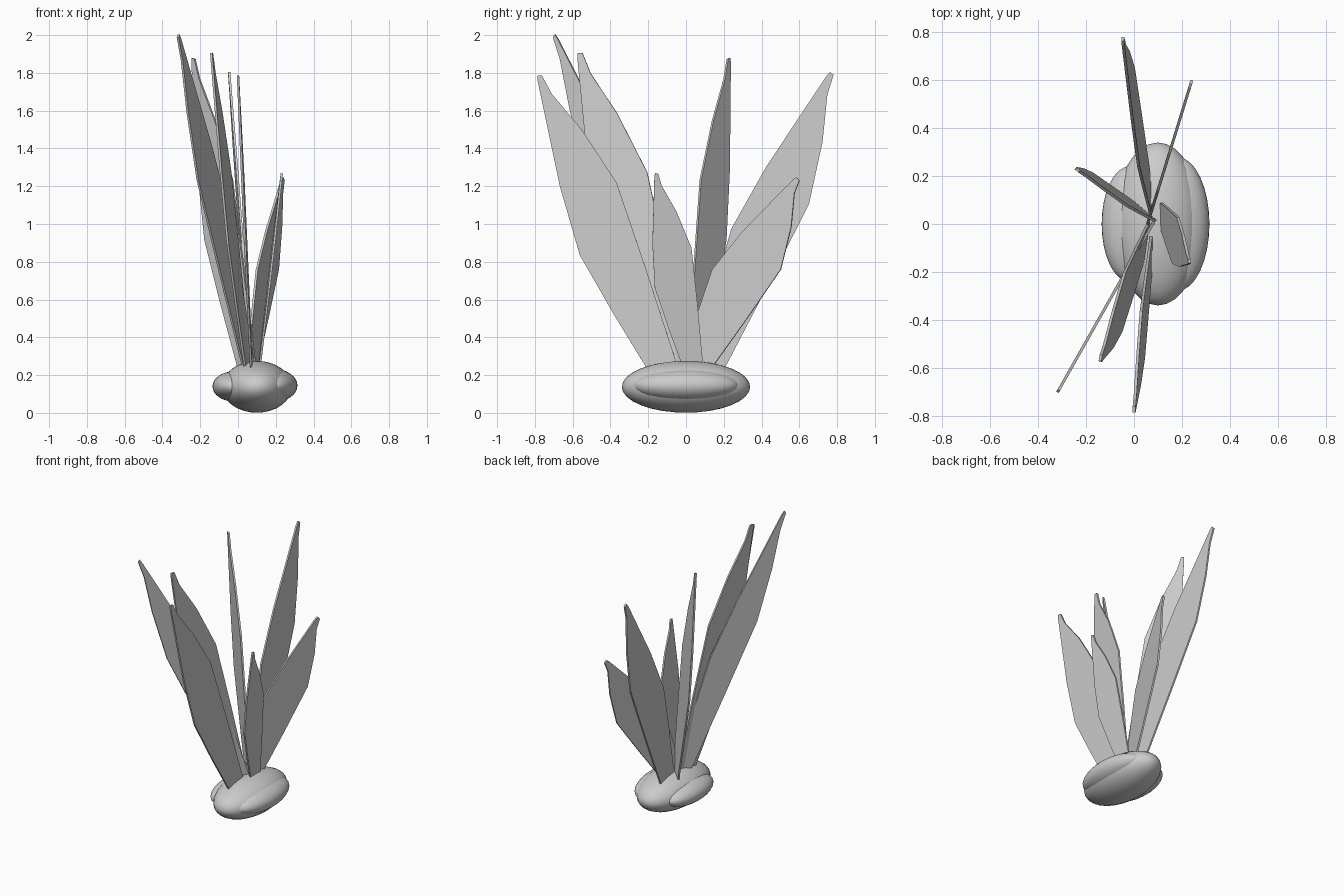
import bpy
import math
from mathutils import Vector, Matrix

if "Cube" in bpy.data.objects:
    bpy.data.objects.remove(bpy.data.objects["Cube"])

# Blade outline: (fraction of length, offset); positive offset is the outer edge
OUTLINE = [(-0.02, 0.075), (0.2, 0.13), (0.42, 0.175), (0.646, 0.131),
           (0.985, 0.022), (1.0, 0.012), (0.995, -0.01), (0.93, -0.02),
           (0.786, -0.093), (0.588, -0.154), (0.3, -0.12), (-0.02, -0.075)]


def smooth(obj):
    bpy.ops.object.select_all(action='DESELECT')
    obj.select_set(True)
    bpy.context.view_layer.objects.active = obj
    bpy.ops.object.shade_smooth_by_angle(angle=math.radians(40))


def ellipsoid(name, center, radii):
    bpy.ops.mesh.primitive_uv_sphere_add(segments=32, ring_count=16, location=center)
    obj = bpy.context.object
    obj.name = name
    obj.scale = radii
    smooth(obj)


def leaf(name, base, tip, width, turn):
    """Thin blade from base to tip; turn rotates its flat side, negative width flips it."""
    base, tip = Vector(base), Vector(tip)
    axis = tip - base
    a = axis.normalized()
    heading = Vector((axis.x, axis.y, 0)).normalized()
    heading = Matrix.Rotation(math.radians(turn), 3, 'Z') @ heading
    side = (heading - a * heading.dot(a)).normalized()
    verts = [base + axis * t + side * (w * width) for t, w in OUTLINE]
    mesh = bpy.data.meshes.new(name)
    mesh.from_pydata(verts, [], [list(range(len(verts)))])
    obj = bpy.data.objects.new(name, mesh)
    bpy.context.collection.objects.link(obj)
    mod = obj.modifiers.new("thickness", 'SOLIDIFY')
    mod.thickness = 0.012
    mod.offset = 0


# Rounded bulb with a swelling on each side
ellipsoid("bulb", (0.1, 0, 0.138), (0.185, 0.34, 0.137))
ellipsoid("bulb_left_lobe", (-0.02, 0, 0.14), (0.115, 0.24, 0.08))
ellipsoid("bulb_right_lobe", (0.18, 0, 0.145), (0.135, 0.28, 0.09))

# Fan of leaves
leaf("leaf_front_left_tall", (0.055, -0.04, 0.25), (-0.318, -0.70, 2.0), -0.72, 0)
leaf("leaf_front_left", (0.05, -0.07, 0.25), (-0.14, -0.56, 1.91), 1.05, 12)
leaf("leaf_front", (0.07, -0.13, 0.26), (0.0, -0.775, 1.79), 1.0, 5)
leaf("leaf_back_left", (0.045, 0.05, 0.26), (-0.235, 0.225, 1.88), 0.78, -8)
leaf("leaf_back", (0.065, 0.13, 0.26), (-0.047, 0.775, 1.80), -1.0, -8)
leaf("leaf_right_short", (0.115, 0.035, 0.26), (0.232, -0.155, 1.27), 0.7, -30)
leaf("leaf_back_right_short", (0.075, 0.06, 0.26), (0.24, 0.595, 1.24), -1.0, 0)
